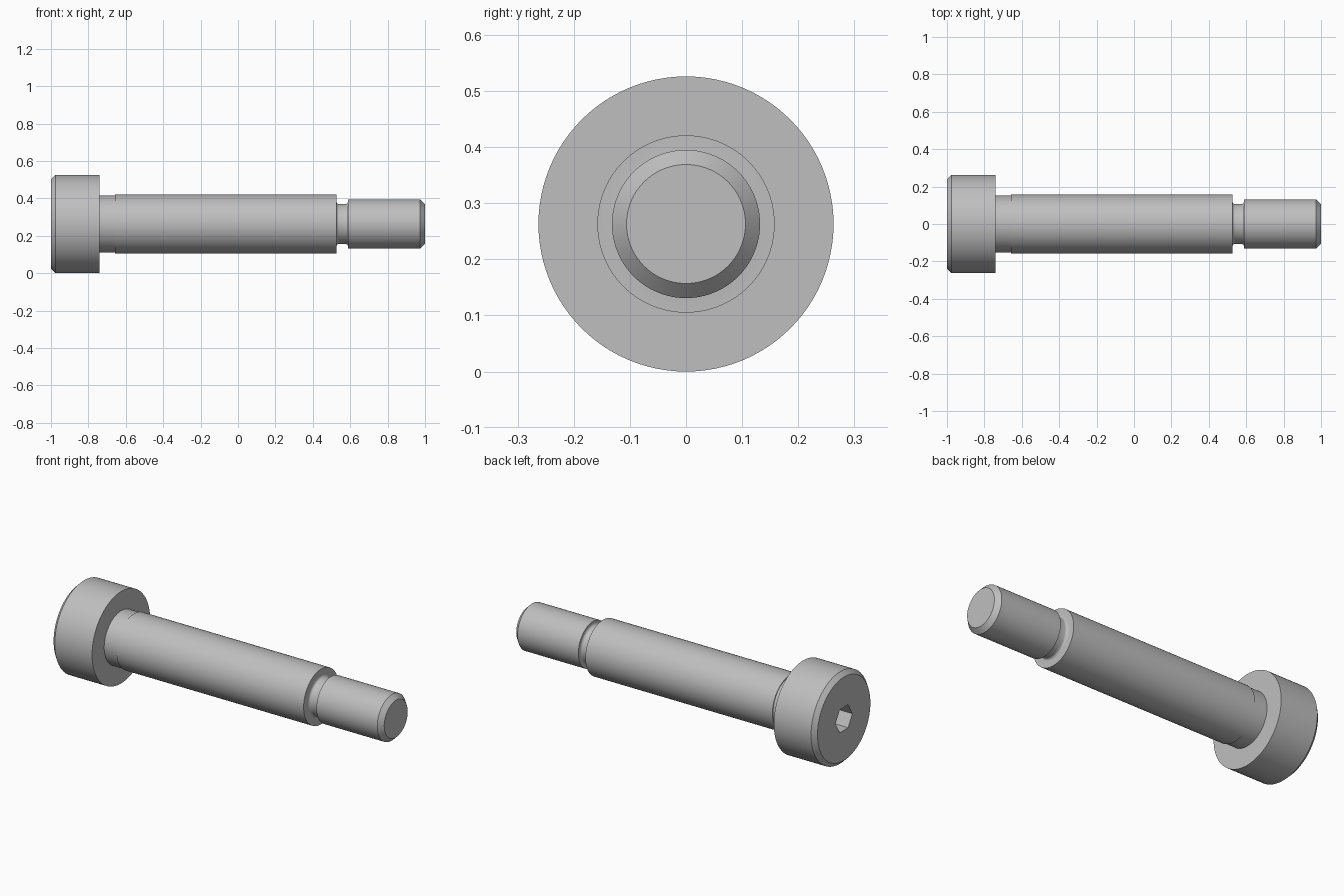
import bpy, bmesh, math
from mathutils import Matrix, Vector

if "Cube" in bpy.data.objects:
    bpy.data.objects.remove(bpy.data.objects["Cube"], do_unlink=True)

HEAD_R = 0.263
SHOULDER_R = 0.158
THREAD_R = 0.132
GROOVE_R = 0.107
SEGMENTS = 96
AXIS = Matrix.Translation((0, 0, HEAD_R))

steel = bpy.data.materials.new("plain steel")
steel.use_nodes = True
colour = (0.52, 0.52, 0.52, 1)
steel.diffuse_color = colour
steel.node_tree.nodes["Principled BSDF"].inputs["Base Color"].default_value = colour


def add_object(name, bm):
    bmesh.ops.recalc_face_normals(bm, faces=bm.faces)
    mesh = bpy.data.meshes.new(name)
    bm.to_mesh(mesh)
    bm.free()
    mesh.materials.append(steel)
    obj = bpy.data.objects.new(name, mesh)
    bpy.context.collection.objects.link(obj)
    obj.matrix_world = AXIS
    return obj


def fillet(cx, start, end, r=0.014, steps=5):
    """Concave corner where the groove meets a wall."""
    for i in range(steps + 1):
        a = math.radians(start + (end - start) * i / steps)
        yield cx + r * math.cos(a), GROOVE_R + r + r * math.sin(a)


# Turned body: head, neck, shoulder, relief groove, threaded end
profile = [
    (-1, 0), (-1, HEAD_R - 0.024), (-0.976, HEAD_R), (-0.74, HEAD_R),
    (-0.74, 0.153), (-0.658, 0.153), (-0.658, SHOULDER_R),
    (0.526, SHOULDER_R),
    *fillet(0.54, 180, 270), *fillet(0.575, 270, 360),
    (0.589, THREAD_R), (0.974, THREAD_R), (1, THREAD_R - 0.026), (1, 0),
]
bm = bmesh.new()
rings = []
for x, r in profile[1:-1]:
    angles = (math.tau * i / SEGMENTS for i in range(SEGMENTS))
    rings.append([bm.verts.new((x, r * math.cos(a), r * math.sin(a))) for a in angles])
for a, b in zip(rings, rings[1:]):
    for i in range(SEGMENTS):
        j = (i + 1) % SEGMENTS
        bm.faces.new((a[i], a[j], b[j], b[i]))
bm.faces.new(rings[0])
bm.faces.new(rings[-1])
bolt = add_object("shoulder_bolt", bm)

# Hexagonal key socket, flats at top and bottom
bm = bmesh.new()
bmesh.ops.create_cone(bm, cap_ends=True, segments=6, radius1=0.076, radius2=0.076, depth=0.26)
corner = max(bm.verts, key=lambda v: v.co.z).co
turn = -math.atan2(corner.y, corner.x)
bmesh.ops.rotate(bm, verts=bm.verts, matrix=Matrix.Rotation(turn + math.pi / 2, 3, "Z"))
bmesh.ops.rotate(bm, verts=bm.verts, matrix=Matrix.Rotation(math.pi / 2, 3, "Y"))
bmesh.ops.translate(bm, verts=bm.verts, vec=Vector((-1, 0, 0)))
cutter = add_object("socket_cutter", bm)
cutter.hide_render = True

cut = bolt.modifiers.new("socket", "BOOLEAN")
cut.operation = "DIFFERENCE"
cut.solver = "EXACT"
cut.object = cutter
bpy.ops.object.select_all(action="DESELECT")
bolt.select_set(True)
bpy.context.view_layer.objects.active = bolt
bpy.ops.object.modifier_apply(modifier=cut.name)
bpy.data.objects.remove(cutter, do_unlink=True)
bpy.ops.object.shade_smooth_by_angle(angle=math.radians(30))
